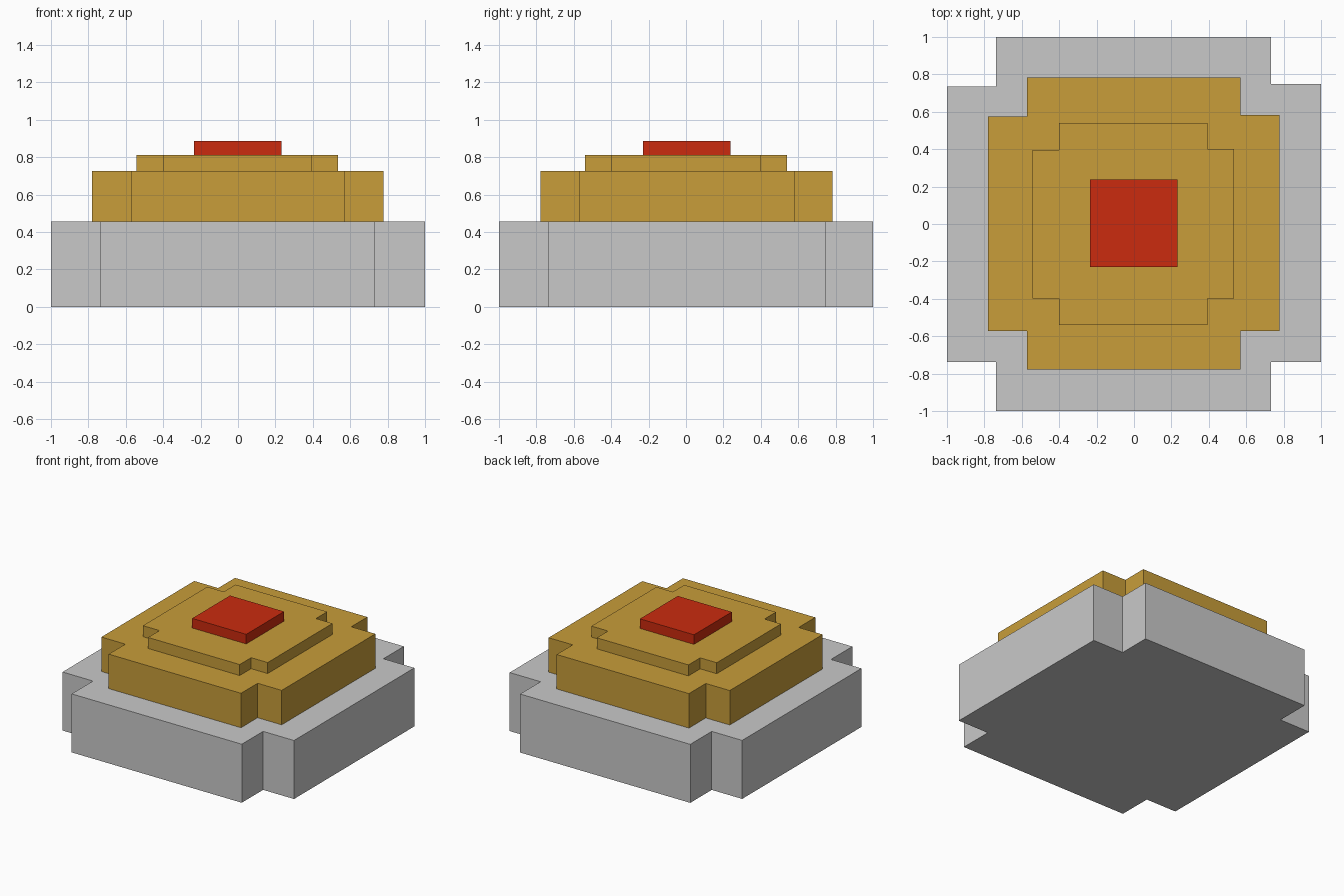
import bpy
import bmesh

if "Cube" in bpy.data.objects:
    bpy.data.objects.remove(bpy.data.objects["Cube"])


def material(name, rgb):
    mat = bpy.data.materials.new(name)
    mat.diffuse_color = (*rgb, 1.0)
    mat.use_nodes = True
    mat.node_tree.nodes["Principled BSDF"].inputs["Base Color"].default_value = mat.diffuse_color
    return mat


def prism(name, outline, z0, z1, mat):
    """Extrude a flat outline (counter-clockwise) from z0 to z1."""
    bm = bmesh.new()
    face = bm.faces.new([bm.verts.new((x, y, z0)) for x, y in outline])
    top = bmesh.ops.extrude_face_region(bm, geom=[face])["geom"]
    verts = [v for v in top if isinstance(v, bmesh.types.BMVert)]
    bmesh.ops.translate(bm, verts=verts, vec=(0, 0, z1 - z0))
    bmesh.ops.recalc_face_normals(bm, faces=bm.faces)
    mesh = bpy.data.meshes.new(name)
    bm.to_mesh(mesh)
    bm.free()
    mesh.materials.append(mat)
    obj = bpy.data.objects.new(name, mesh)
    bpy.context.collection.objects.link(obj)


def notched(x0, x1, y0, y1, nx0, nx1, ny0, left_y, right_y):
    """Rectangle with a square bite out of each corner."""
    return [(nx0, y0), (nx1, y0), (nx1, ny0), (x1, ny0),
            (x1, right_y), (nx1, right_y), (nx1, y1), (nx0, y1),
            (nx0, left_y), (x0, left_y), (x0, ny0), (nx0, ny0)]


grey = material("light grey", (0.584, 0.584, 0.584))
gold = material("gold", (0.578, 0.337, 0.042))
red = material("red", (0.597, 0.024, 0.0045))

# Stacked tiers, bottom to top
prism("base_tier", notched(-1, 1, -1, 1, -0.737, 0.733, -0.737, 0.735, 0.748),
      0, 0.457, grey)
prism("middle_tier", notched(-0.78, 0.778, -0.777, 0.782, -0.573, 0.57, -0.572, 0.574, 0.584),
      0.457, 0.726, gold)
prism("upper_tier", notched(-0.543, 0.535, -0.539, 0.541, -0.4, 0.392, -0.398, 0.396, 0.402),
      0.726, 0.812, gold)

# Square button on top
prism("top_button", [(-0.235, -0.23), (0.232, -0.23), (0.232, 0.237), (-0.235, 0.237)],
      0.812, 0.887, red)
